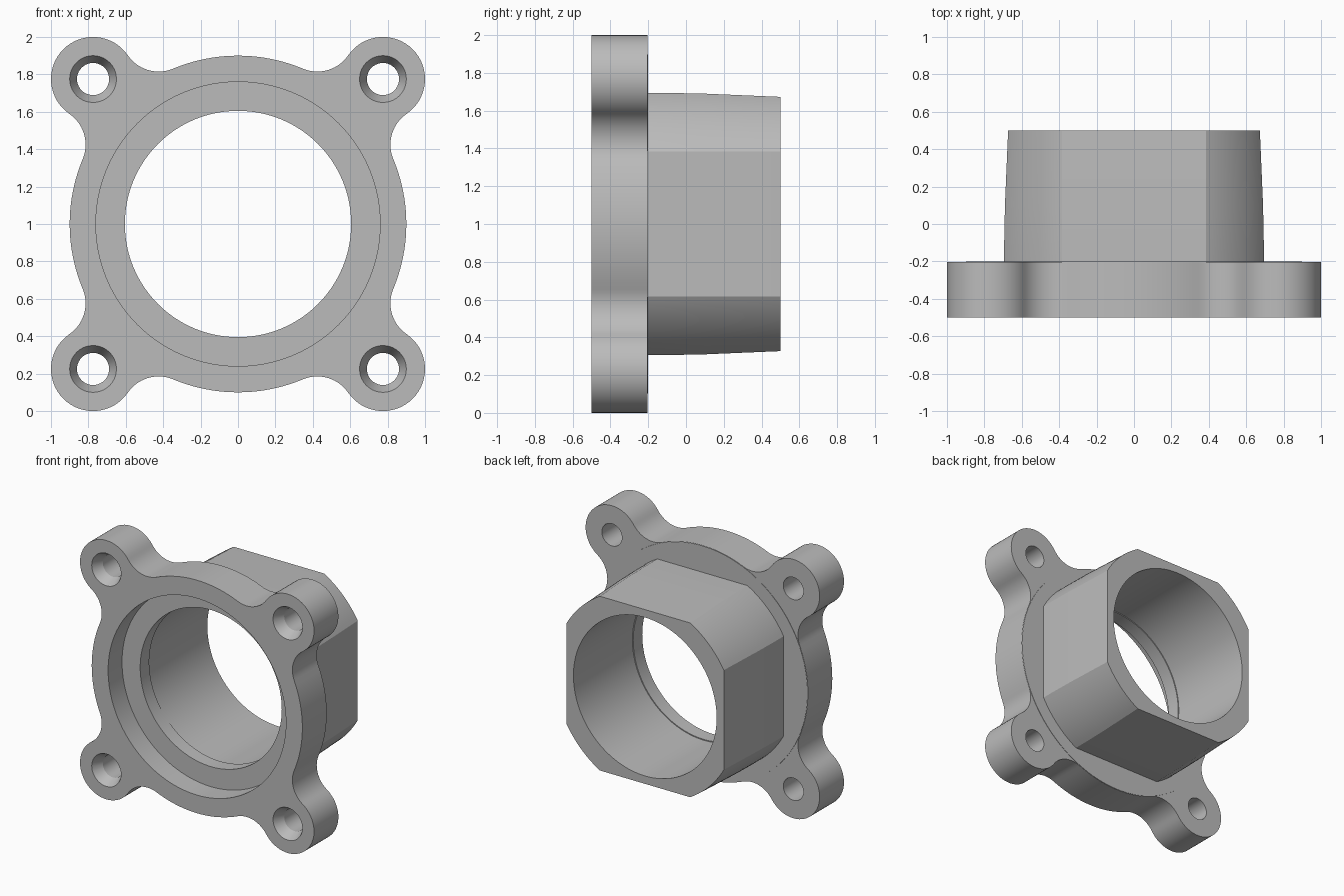
import bpy
import bmesh
from math import radians, degrees, cos, sin, hypot, atan2, acos

cube = bpy.data.objects.get("Cube")
if cube:
    bpy.data.objects.remove(cube, do_unlink=True)

grey = bpy.data.materials.new("plain grey")
grey.use_nodes = True
COLOUR = (0.5, 0.5, 0.5, 1)
grey.diffuse_color = COLOUR
grey.node_tree.nodes["Principled BSDF"].inputs["Base Color"].default_value = COLOUR


def arc(cx, cz, r, start, end, n):
    """Points on an arc, angles in degrees, last point left out."""
    step = (end - start) / n
    return [(cx + r * cos(radians(start + i * step)),
             cz + r * sin(radians(start + i * step))) for i in range(n)]


def four_times(points):
    """Repeat a quarter outline around the axis."""
    out = []
    for _ in range(4):
        out += points
        points = [(-z, x) for x, z in points]
    return out


def loft(name, sections):
    """Closed solid through (y, outline) sections along the y axis."""
    bm = bmesh.new()
    rings = [[bm.verts.new((x, y, z + 1)) for x, z in pts] for y, pts in sections]
    for a, b in zip(rings, rings[1:]):
        for i in range(len(a)):
            j = (i + 1) % len(a)
            bm.faces.new((a[i], a[j], b[j], b[i]))
    bm.faces.new(rings[0])
    bm.faces.new(rings[-1])
    bmesh.ops.recalc_face_normals(bm, faces=bm.faces)
    mesh = bpy.data.meshes.new(name)
    bm.to_mesh(mesh)
    bm.free()
    mesh.materials.append(grey)
    obj = bpy.data.objects.new(name, mesh)
    bpy.context.collection.objects.link(obj)
    return obj


def turned(name, steps, n, cx=0, cz=0):
    """Round solid from (y, radius) steps."""
    return loft(name, [(y, arc(cx, cz, r, 0, 360, n)) for y, r in steps])


def combine(obj, other, operation):
    mod = obj.modifiers.new(operation.lower(), "BOOLEAN")
    mod.operation = operation
    mod.solver = "EXACT"
    mod.object = other
    other.hide_render = True
    bpy.context.view_layer.update()
    result = bpy.data.meshes.new_from_object(
        obj.evaluated_get(bpy.context.evaluated_depsgraph_get()))
    obj.modifiers.clear()
    obj.data = result
    bpy.data.objects.remove(other, do_unlink=True)


# Flange outline: round rim, four ears and tangent fillets
RIM, EAR, EAR_POS, FILLET = 0.9, 0.225, 0.775, 0.2
reach, ear_dist = RIM + FILLET, hypot(EAR_POS, EAR_POS)
spread = acos((reach ** 2 + ear_dist ** 2 - (EAR + FILLET) ** 2) / (2 * reach * ear_dist))
turn = 45 - degrees(spread)
fx, fz = reach * cos(radians(turn)), reach * sin(radians(turn))
meet = degrees(atan2(EAR_POS - fz, EAR_POS - fx))
quarter = (arc(0, 0, RIM, -turn, turn, 20)
           + arc(fx, fz, FILLET, 180 + turn, meet, 14)
           + arc(EAR_POS, EAR_POS, EAR, meet - 180, 270 - meet, 32)
           + arc(fz, fx, FILLET, 90 - meet, -90 - turn, 14))
outline = four_times(quarter)
housing = loft("flanged_housing", [(-0.5, outline), (-0.203, outline)])

# Slightly raised round pad on the back of the flange
combine(housing, turned("back_pad", [(-0.4, 0.898), (-0.2, 0.898)], 128), "UNION")


# Tapered collar with four flats and rounded corners
def collar_section(half):
    edge = degrees(atan2(0.385, half))
    radius = hypot(half, 0.385)
    pts = arc(0, 0, radius, edge, 90 - edge, 14)
    return four_times(pts + [(0.385, half)])


collar = loft("collar", [(-0.35, collar_section(0.694)), (-0.1, collar_section(0.694)),
                         (0.1, collar_section(0.69)), (0.5, collar_section(0.673))])
combine(housing, collar, "UNION")

# Stepped bore with a front recess and a narrow lip
bore = turned("bore_cutter", [(-0.6, 0.76), (-0.33, 0.76), (-0.33, 0.605),
                              (-0.22, 0.605), (-0.22, 0.612), (0.6, 0.612)], 128)
combine(housing, bore, "DIFFERENCE")

# Countersunk screw holes in the ears
for sx in (-1, 1):
    for sz in (-1, 1):
        hole = turned("hole_cutter", [(-0.52, 0.135), (-0.42, 0.086), (0, 0.086)],
                      40, sx * EAR_POS, sz * EAR_POS)
        combine(housing, hole, "DIFFERENCE")

# Smooth curved walls, keep the machined edges crisp
bpy.ops.object.select_all(action="DESELECT")
housing.select_set(True)
bpy.context.view_layer.objects.active = housing
bpy.ops.object.shade_smooth_by_angle(angle=radians(20))
